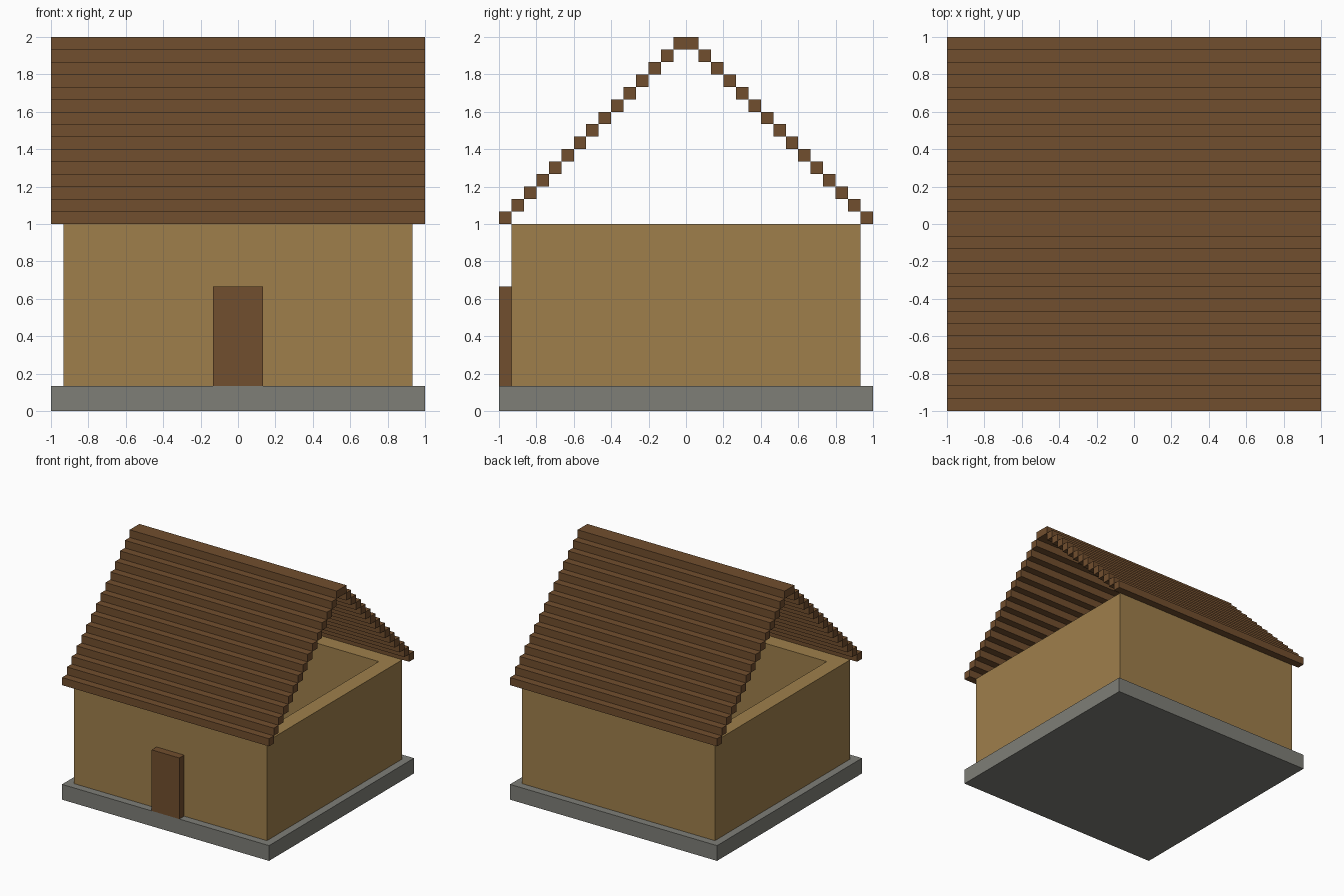
import bpy
import bmesh

if "Cube" in bpy.data.objects:
    bpy.data.objects.remove(bpy.data.objects["Cube"], do_unlink=True)

U = 2 / 30  # one block of the grid


def material(name, rgb):
    """Flat material from 0-255 sRGB values."""
    lin = [((c / 255 + 0.055) / 1.055) ** 2.4 for c in rgb]
    mat = bpy.data.materials.new(name)
    mat.use_nodes = True
    mat.diffuse_color = (*lin, 1)
    bsdf = mat.node_tree.nodes["Principled BSDF"]
    bsdf.inputs["Base Color"].default_value = (*lin, 1)
    bsdf.inputs["Roughness"].default_value = 0.9
    return mat


def add_box(bm, lo, hi):
    """Box between two corners given in blocks."""
    verts = bmesh.ops.create_cube(bm, size=1)["verts"]
    for v in verts:
        for i in range(3):
            v.co[i] = U * (lo[i] if v.co[i] < 0 else hi[i])
    return verts


def finish(name, bm, mat):
    bmesh.ops.recalc_face_normals(bm, faces=bm.faces)
    mesh = bpy.data.meshes.new(name)
    bm.to_mesh(mesh)
    bm.free()
    mesh.materials.append(mat)
    obj = bpy.data.objects.new(name, mesh)
    bpy.context.collection.objects.link(obj)
    return obj


def box_object(name, lo, hi, mat):
    bm = bmesh.new()
    add_box(bm, lo, hi)
    return finish(name, bm, mat)


stone = material("grey stone", (126, 126, 119))
plaster = material("tan wall", (159, 127, 75))
timber = material("brown timber", (113, 78, 46))

# Foundation slab and door
box_object("foundation", (-15, -15, 0), (15, 15, 2), stone)
box_object("door", (-2, -15, 2), (2, -14, 10), timber)

# Walls: open square ring, two blocks thick
bm = bmesh.new()
rings = []
for half, z in ((14, 2), (14, 15), (12, 15), (12, 2)):
    rings.append([bm.verts.new((sx * half * U, sy * half * U, z * U))
                  for sx, sy in ((-1, -1), (1, -1), (1, 1), (-1, 1))])
for k in range(4):
    a, b = rings[k], rings[(k + 1) % 4]
    for i in range(4):
        j = (i + 1) % 4
        bm.faces.new((a[i], a[j], b[j], b[i]))
finish("walls", bm, plaster)

# Stepped roof slopes: one beam per step, mirrored front to back
for name, side in (("front_roof_slope", -1), ("back_roof_slope", 1)):
    bm = bmesh.new()
    for step in range(14):
        y0, y1 = sorted((side * (15 - step), side * (14 - step)))
        add_box(bm, (-15, y0, 15 + step), (15, y1, 16 + step))
    finish(name, bm, timber)

# Ridge beam, two blocks wide
box_object("roof_ridge", (-15, -1, 29), (15, 1, 30), timber)
